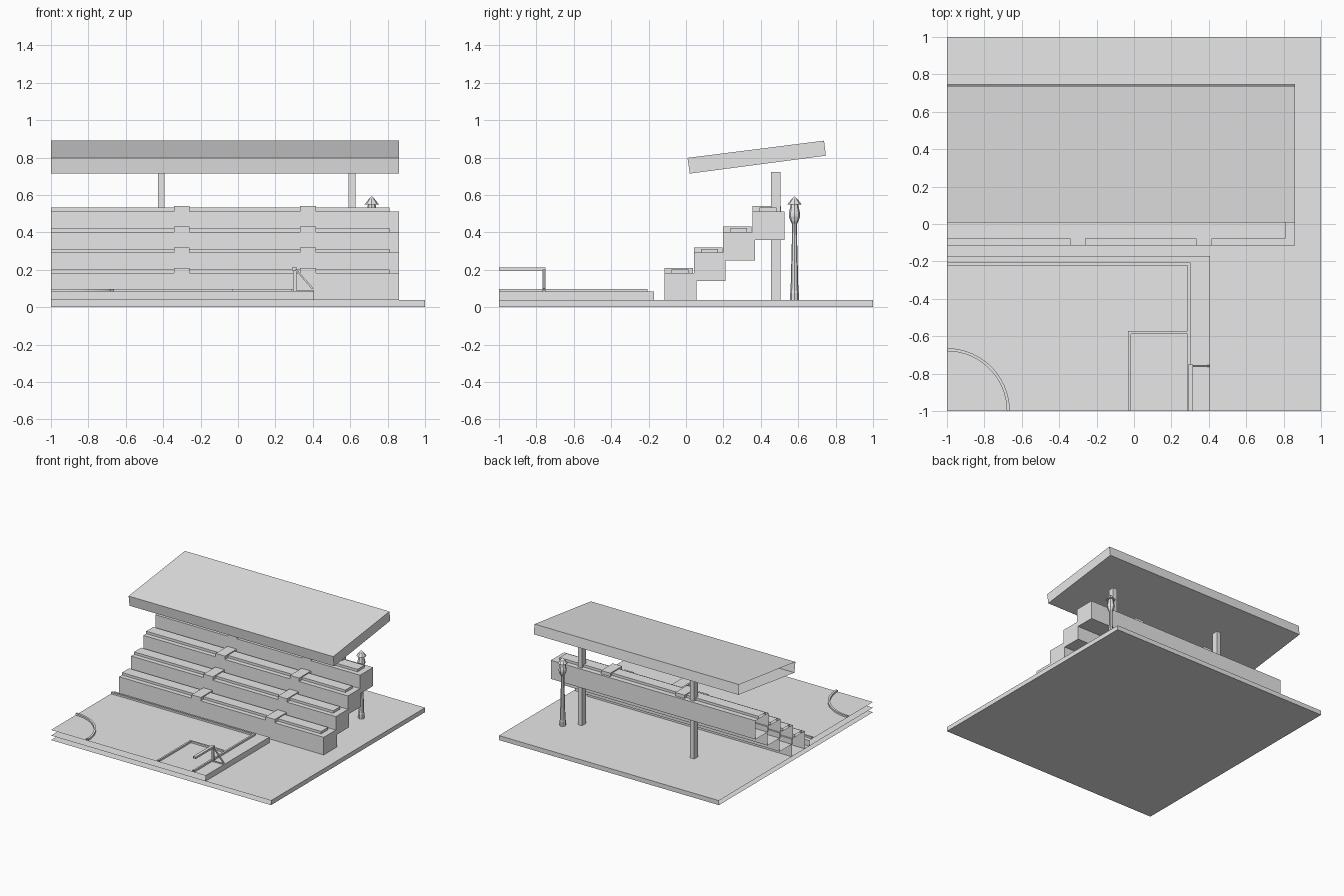
import bpy, bmesh, math
from mathutils import Vector

if "Cube" in bpy.data.objects:
    bpy.data.objects.remove(bpy.data.objects["Cube"])

grey = bpy.data.materials.new("plain_grey")
grey.use_nodes = True
grey.diffuse_color = (0.8, 0.8, 0.8, 1)
grey.node_tree.nodes["Principled BSDF"].inputs["Base Color"].default_value = (0.8, 0.8, 0.8, 1)

GROUND, TURF, LINE = 0.037, 0.083, 0.097


def finish(name, bm):
    """Open the faces on the two cut planes and make the object."""
    bmesh.ops.recalc_face_normals(bm, faces=bm.faces)
    cut = [f for f in bm.faces
           if any(all(v.co[i] < -0.9999 for v in f.verts) for i in (0, 1))]
    bmesh.ops.delete(bm, geom=cut, context="FACES")
    mesh = bpy.data.meshes.new(name)
    bm.to_mesh(mesh)
    bm.free()
    mesh.materials.append(grey)
    obj = bpy.data.objects.new(name, mesh)
    bpy.context.collection.objects.link(obj)
    return obj


def prism(name, points, depth):
    """Extrude a flat outline along a vector."""
    bm = bmesh.new()
    face = bm.faces.new([bm.verts.new(p) for p in points])
    out = bmesh.ops.extrude_face_region(bm, geom=[face], use_keep_orig=True)
    verts = [v for v in out["geom"] if isinstance(v, bmesh.types.BMVert)]
    bmesh.ops.translate(bm, verts=verts, vec=Vector(depth))
    return finish(name, bm)


def box(name, x0, x1, y0, y1, z0, z1):
    outline = [(x0, y0, z0), (x1, y0, z0), (x1, y1, z0), (x0, y1, z0)]
    return prism(name, outline, (0, 0, z1 - z0))


# Ground and pitch
box("ground_slab", -1, 1, -1, 1, 0, GROUND)
box("pitch_slab", -1, 0.405, -1, -0.172, GROUND, TURF)

# Raised pitch markings
box("touch_line", -1, 0.302, -0.222, -0.207, TURF, LINE)
box("goal_line", 0.287, 0.302, -1, -0.222, TURF, LINE)
box("penalty_area_side", -0.032, 0.287, -0.588, -0.573, TURF, LINE)
box("penalty_area_front", -0.032, -0.017, -1, -0.588, TURF, LINE)
angles = [math.radians(a) for a in range(0, 91, 6)]
arc = [(r * math.cos(a) - 1, r * math.sin(a) - 1, TURF)
       for r, order in ((0.32, angles), (0.336, angles[::-1])) for a in order]
prism("centre_circle", arc, (0, 0, LINE - TURF))

# Goal frame
box("goal_post", 0.295, 0.312, -0.768, -0.752, TURF, 0.195)
box("goal_crossbar", 0.29, 0.315, -1, -0.75, 0.195, 0.211)
prism("goal_brace", [(0.305, -0.765, 0.2), (0.315, -0.765, 0.2),
                     (0.405, -0.765, 0.1), (0.395, -0.765, 0.095)], (0, 0.01, 0))
box("goal_foot_bar", 0.312, 0.405, -0.765, -0.755, TURF, 0.09)

# Four stand tiers, each with benches and aisle steps
for i in range(4):
    y = -0.115 + 0.157 * i
    top = 0.182 + 0.11 * i
    bottom = GROUND if i == 0 else top - 0.153
    box(f"stand_tier_{i + 1}", -1, 0.86, y, y + 0.17, bottom, top)
    for n, (x0, x1) in enumerate(((-1, -0.342), (-0.258, 0.332), (0.416, 0.81))):
        box(f"bench_{i + 1}_{n + 1}", x0, x1, y + 0.038, y + 0.128, top, top + 0.02)
    for n, x in enumerate((-0.3, 0.374)):
        box(f"aisle_step_{i + 1}_{n + 1}", x - 0.042, x + 0.042,
            y, y + 0.152, top, top + 0.028)

# Roof and its posts
for side, x in (("right", -0.41), ("left", 0.61)):
    box(f"roof_post_{side}", x - 0.018, x + 0.018, 0.455, 0.505, GROUND, 0.722)
prism("roof", [(-1, 0.008, 0.798), (-1, 0.02, 0.714),
               (-1, 0.748, 0.81), (-1, 0.738, 0.89)], (1.86, 0, 0))

# Lamp post turned from a profile
bm = bmesh.new()
profile = [(0.024, GROUND), (0.024, 0.075), (0.021, 0.085), (0.013, 0.4), (0.013, 0.445),
           (0.022, 0.46), (0.03, 0.485), (0.03, 0.5), (0.02, 0.55), (0.038, 0.55),
           (0.014, 0.58), (0.002, 0.592)]
SIDES = 8
rings = [[bm.verts.new((0.715 + r * math.cos(math.tau * k / SIDES),
                        0.58 + r * math.sin(math.tau * k / SIDES), z))
          for k in range(SIDES)] for r, z in profile]
for low, high in zip(rings, rings[1:]):
    for k in range(SIDES):
        j = (k + 1) % SIDES
        bm.faces.new((low[k], low[j], high[j], high[k]))
bm.faces.new(rings[0])
bm.faces.new(rings[-1])
finish("lamp_post", bm)
